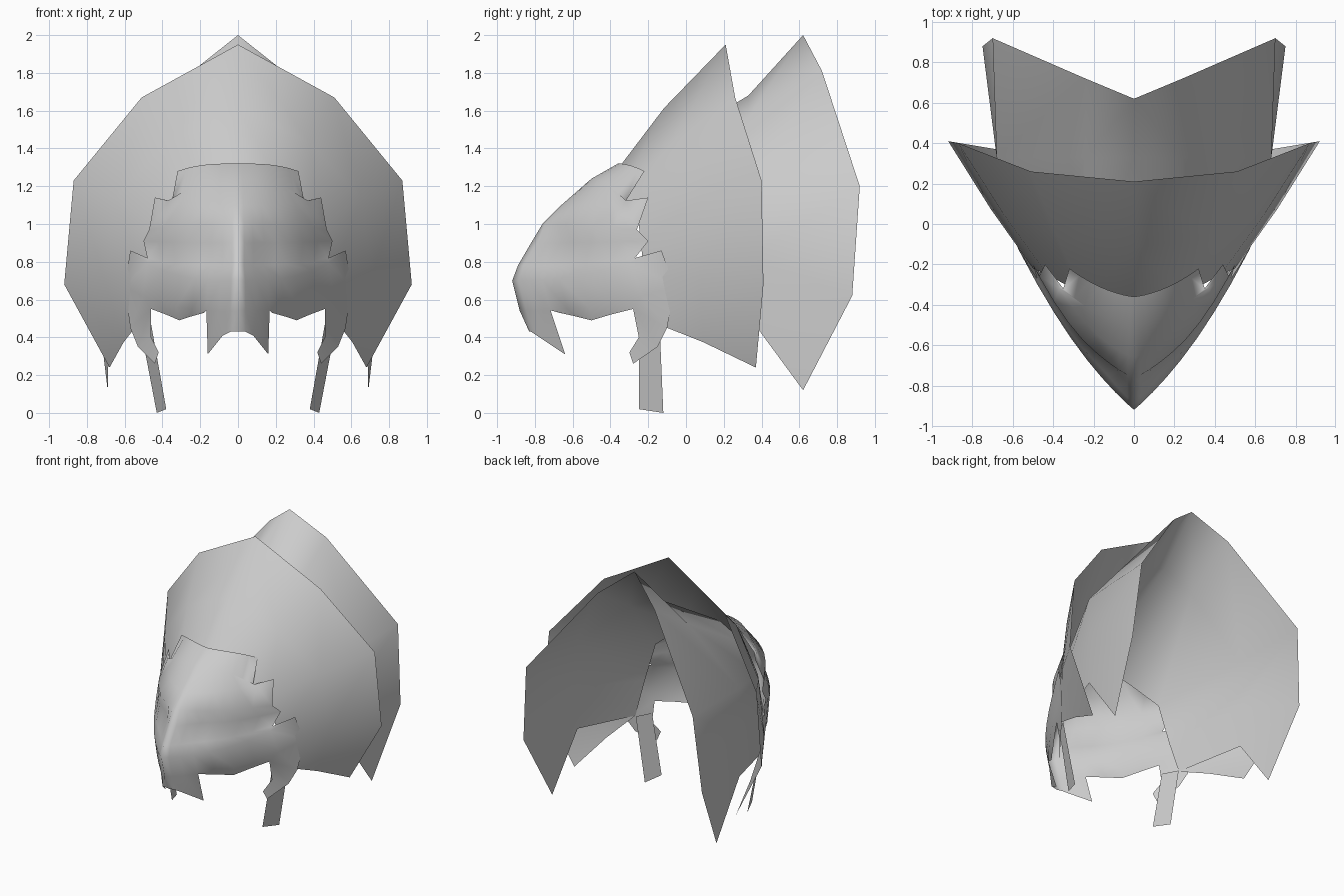
import bpy
import bmesh
from math import exp
from mathutils import Vector

cube = bpy.data.objects.get("Cube")
if cube:
    bpy.data.objects.remove(cube, do_unlink=True)

# One plain grey for the whole mask
colour = (.6, .6, .6, 1)
grey = bpy.data.materials.new("plain grey")
grey.use_nodes = True
grey.diffuse_color = colour
grey.node_tree.nodes["Principled BSDF"].inputs["Base Color"].default_value = colour


def skin_rows(mesh_builder, rows):
    """Skin neighbouring rows of points with quads."""
    grid = [[mesh_builder.verts.new(point) for point in row] for row in rows]
    for upper, lower in zip(grid, grid[1:]):
        corners = zip(upper, lower, lower[1:], upper[1:])
        for quad in corners:
            mesh_builder.faces.new(quad)


def mirrored_sheet(name, *patches):
    """Join skinned half patches into one smooth sheet, mirrored across x."""
    mesh_builder = bmesh.new()
    for rows in patches:
        skin_rows(mesh_builder, rows)
    bmesh.ops.remove_doubles(mesh_builder, verts=mesh_builder.verts[:], dist=.001)
    for face in mesh_builder.faces:
        face.smooth = True
    mesh = bpy.data.meshes.new(name)
    mesh_builder.to_mesh(mesh)
    mesh_builder.free()
    mesh.materials.append(grey)
    sheet = bpy.data.objects.new(name, mesh)
    bpy.context.collection.objects.link(sheet)
    mirror = sheet.modifiers.new("mirror", "MIRROR")
    mirror.use_clip = True


def face_row(ridge_y, ridge_z, side, roundness):
    """Sweep back from the centre ridge to a side point, with an eye hollow."""
    ridge, side = Vector((0, ridge_y, ridge_z)), Vector(side)
    row = []
    for step in range(9):
        across = (step / 8) ** 1.3
        depth = across * (1 - roundness + roundness * across)
        point = Vector((side.x * across,
                        ridge.y + (side.y - ridge.y) * depth,
                        ridge.z + (side.z - ridge.z) * across ** 3))
        if 0 < step < 8:
            from_eye = Vector((point.x - .15, point.z - .87))
            point.y += .06 * exp(-from_eye.length_squared * 120)
        row.append(point)
    return row


def blend_rows(first, last, bulge):
    """Return the row halfway between two rows, lifted by a bulge."""
    lift = Vector((0, -bulge, bulge))
    return [Vector(a).lerp(Vector(b), .5) + lift for a, b in zip(first, last)]


# Face: ridge profile and jagged feather edge, from the forehead down
crown = face_row(-.36, 1.32, (.32, -.22, 1.28), .7)
forehead = face_row(-.5, 1.24, (.35, -.32, 1.12), .8)
upper_brow = face_row(-.66, 1.1, (.44, -.2, 1.14), .7)
brow = face_row(-.76, 1, (.47, -.26, .97), .7)
eye = face_row(-.82, .9, (.5, -.2, .91), .5)
under_eye = face_row(-.89, .78, (.48, -.27, .82), .4)
cheek = face_row(-.92, .7, (.57, -.13, .86), .4)
jaw = face_row(-.88, .54, (.6, -.06, .67), .4)

# Lower rims: hooked beak, cheek and the tapering flap behind it
beak_rim = [(0, -.83, .43), (.04, -.82, .43), (.08, -.79, .41), (.16, -.64, .31)]
cheek_rim = [(.18, -.67, .53), (.25, -.58, .51), (.31, -.5, .49),
             (.38, -.4, .52), (.46, -.28, .55), (.57, -.1, .45)]
flap_middle = [(.46, -.25, .4), (.53, -.15, .35)]
flap_tip = [(.42, -.3, .32), (.44, -.28, .26)]
mirrored_sheet("face_mask",
               [crown, forehead, upper_brow, brow, eye, under_eye, cheek, jaw],
               [jaw[:4], beak_rim],
               [jaw[3:], cheek_rim],
               [cheek_rim[-2:], flap_middle, flap_tip])

# Both crest sheets start from one edge tucked behind the face
inner_edge = [(0, -.4, 1.24), (.25, -.35, 1.15), (.43, -.25, 1),
              (.5, -.22, .72), (.53, -.15, .47)]

# Front crest: a fan flaring back to an angular rim
front_rim = [(0, .21, 1.95), (.51, .26, 1.67), (.87, .4, 1.23),
             (.92, .41, .68), (.68, .37, .24)]
mirrored_sheet("front_crest",
               [front_rim, blend_rows(front_rim, inner_edge, .02), inner_edge])

# Rear crest: steep side walls run forwards before closing in to the face
rear_rim = [(0, .62, 2), (.24, .72, 1.81), (.7, .92, 1.2),
            (.75, .88, .62), (.69, .62, .12)]
rear_fold = [(min(x, .68), .33, .44 + .62 * z) for x, y, z in rear_rim]
mirrored_sheet("rear_crest", [rear_rim, rear_fold, inner_edge])

# Hanging straps below the cheeks
strap_top = [(.46, -.25, .47), (.52, -.14, .47)]
strap_end = [(.38, -.25, .02), (.43, -.12, 0)]
mirrored_sheet("side_strap", [strap_top, strap_end])
